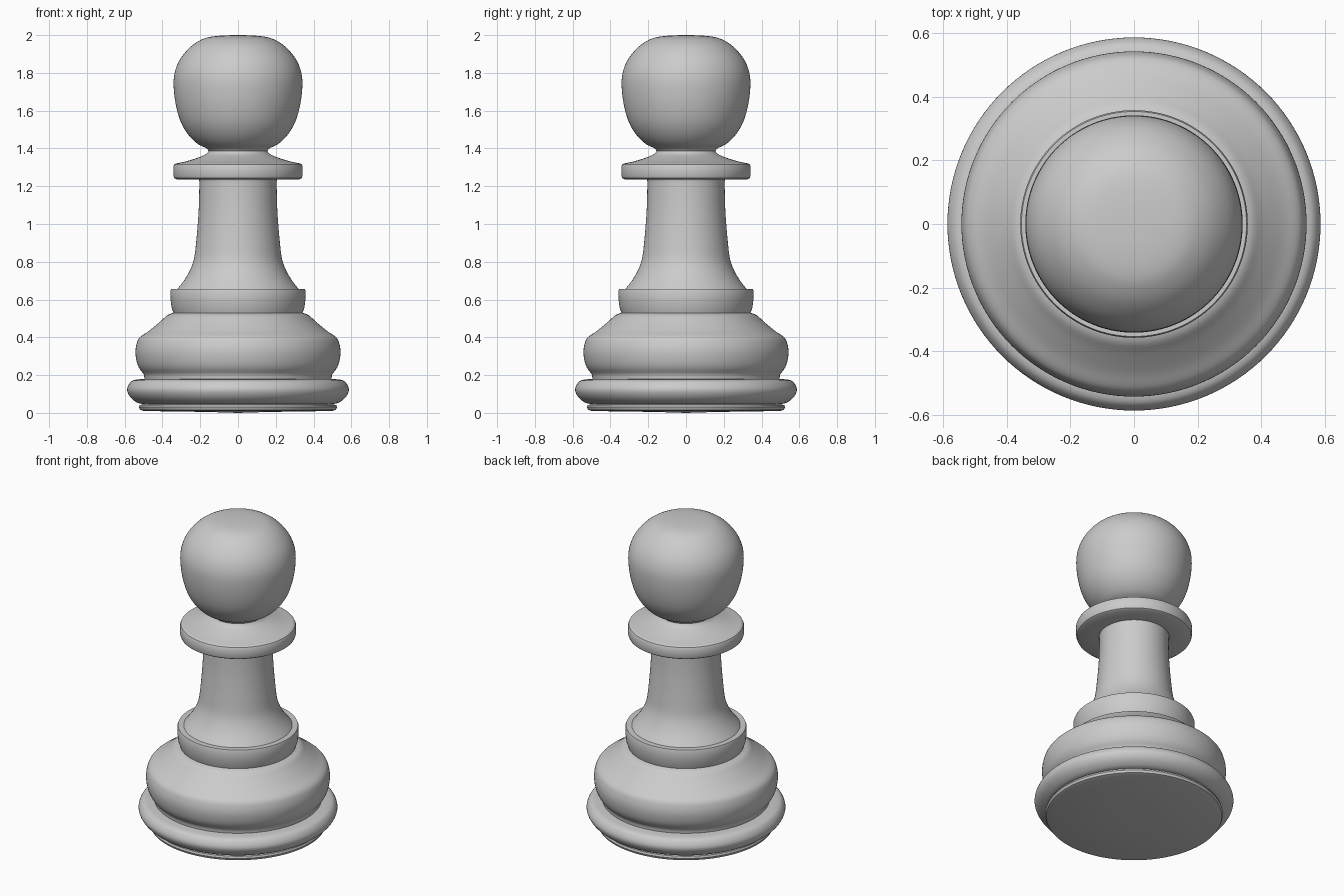
import bpy, bmesh, math
from mathutils import Vector

if "Cube" in bpy.data.objects:
    bpy.data.objects.remove(bpy.data.objects["Cube"])

SEGMENTS = 128


def smooth_profile(pts, steps=4):
    """Run a Catmull-Rom curve through (radius, height) points."""
    p = [Vector(q) for q in pts]
    p = [2 * p[0] - p[1]] + p + [2 * p[-1] - p[-2]]
    out = []
    for i in range(1, len(p) - 2):
        a, b, c, d = p[i - 1:i + 3]
        for k in range(steps):
            t = k / steps
            out.append(0.5 * (2 * b + (c - a) * t + (2 * a - 5 * b + 4 * c - d) * t * t
                              + (3 * b - a - 3 * c + d) * t ** 3))
    return out + [p[-2]]


def lathe(name, pts, curved=True):
    """Revolve a profile around z."""
    prof = smooth_profile(pts) if curved else [Vector(q) for q in pts]
    bm = bmesh.new()
    vs = [bm.verts.new((max(r, 0), 0, z)) for r, z in prof]
    es = [bm.edges.new(pair) for pair in zip(vs, vs[1:])]
    bmesh.ops.spin(bm, geom=vs + es, cent=(0, 0, 0), axis=(0, 0, 1),
                   angle=math.tau, steps=SEGMENTS, use_duplicate=False)
    bmesh.ops.remove_doubles(bm, verts=bm.verts, dist=1e-4)
    bmesh.ops.recalc_face_normals(bm, faces=bm.faces)
    # open bands have no inside, so turn faces by the profile's direction
    mesh = bpy.data.meshes.new(name)
    bm.faces.ensure_lookup_table()
    widest = max(bm.faces, key=lambda f: f.calc_center_median().xy.length * f.normal.xy.length)
    if widest.normal.xy.dot(widest.calc_center_median().xy) < 0:
        bmesh.ops.reverse_faces(bm, faces=bm.faces)
    bm.to_mesh(mesh)
    bm.free()
    obj = bpy.data.objects.new(name, mesh)
    bpy.context.collection.objects.link(obj)
    bpy.ops.object.select_all(action='DESELECT')
    obj.select_set(True)
    bpy.context.view_layer.objects.active = obj
    bpy.ops.object.shade_smooth_by_angle(angle=math.radians(35))
    return obj


# Thin foot disc
lathe("foot", [(0, 0), (0.16, 0.005), (0.50, 0.01), (0.518, 0.016), (0.524, 0.03),
               (0.52, 0.042), (0.50, 0.046)], curved=False)

# Rounded base moulding
lathe("base_ring", [(0.50, 0.046), (0.535, 0.055), (0.57, 0.083), (0.587, 0.12),
                    (0.575, 0.155), (0.55, 0.174), (0.495, 0.18)])

# Bulging lower body
lathe("lower_body", [(0.495, 0.18), (0.50, 0.205), (0.522, 0.235), (0.536, 0.27),
                     (0.543, 0.32), (0.537, 0.365), (0.52, 0.40), (0.47, 0.435),
                     (0.41, 0.485), (0.375, 0.517), (0.342, 0.53)])

# Raised band under the stem
lathe("band", [(0.342, 0.53), (0.352, 0.56), (0.357, 0.60), (0.358, 0.645),
               (0.354, 0.656), (0.32, 0.656)], curved=False)

# Flared stem
lathe("stem", [(0.32, 0.656), (0.28, 0.71), (0.25, 0.765), (0.232, 0.82),
               (0.222, 0.90), (0.213, 1.0), (0.207, 1.1), (0.205, 1.225), (0.21, 1.236)])

# Collar with sloping top
lathe("collar_rim", [(0.21, 1.236), (0.325, 1.236), (0.337, 1.243), (0.342, 1.256),
                     (0.342, 1.305), (0.337, 1.316), (0.325, 1.321)], curved=False)
lathe("collar_top", [(0.325, 1.321), (0.27, 1.333), (0.21, 1.352), (0.17, 1.37),
                     (0.155, 1.387)])

# Rounded head
lathe("head", [(0.155, 1.387), (0.17, 1.402), (0.215, 1.425), (0.265, 1.475),
               (0.305, 1.545), (0.331, 1.64), (0.341, 1.74), (0.333, 1.81),
               (0.305, 1.875), (0.255, 1.935), (0.20, 1.973), (0.15, 1.99),
               (0.08, 1.998), (0, 2.0)])
